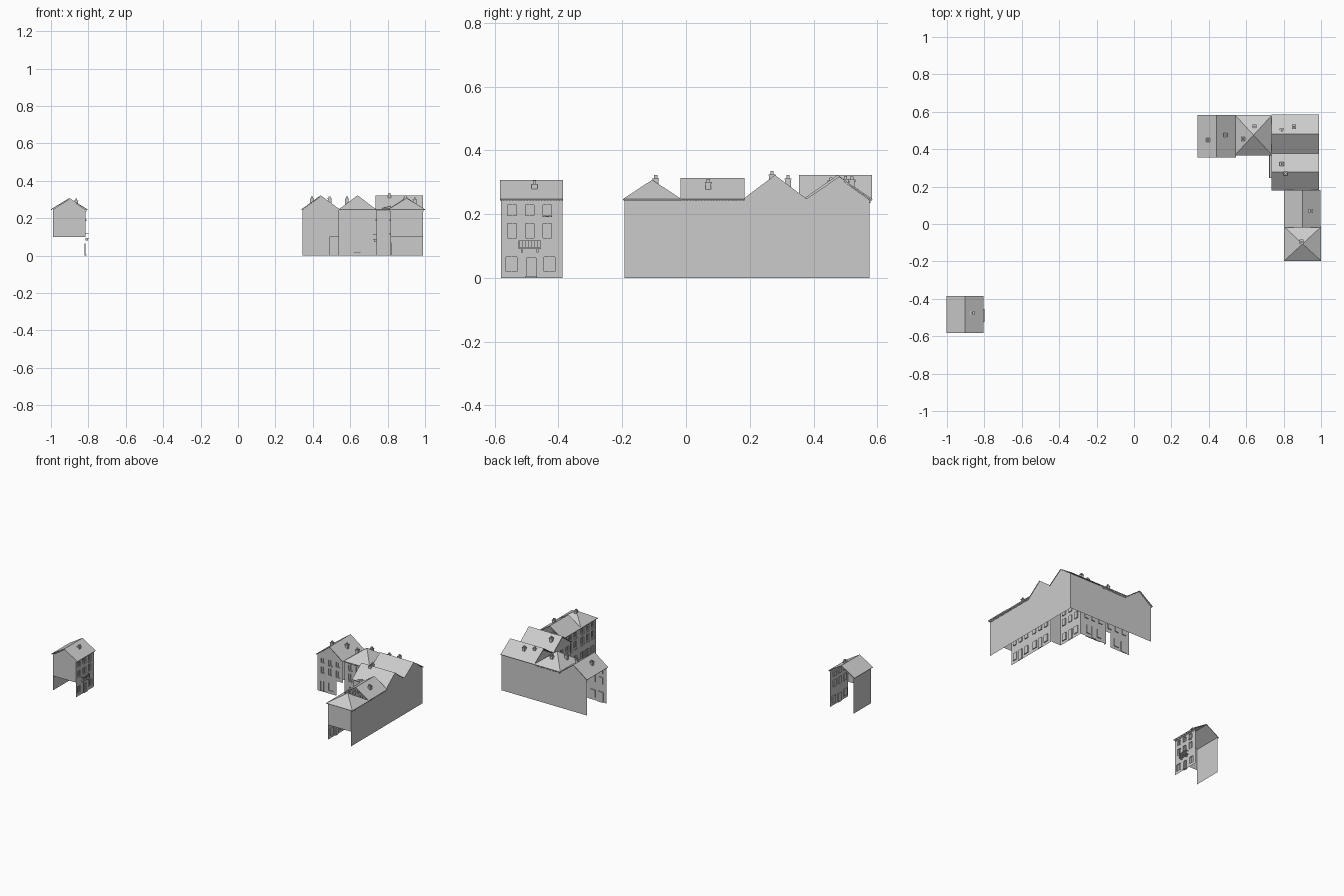
import bpy, bmesh
from mathutils import Vector as V

if "Cube" in bpy.data.objects:
    bpy.data.objects.remove(bpy.data.objects["Cube"])

EAVE = 0.245


def mesh(name, faces, thick=0):
    bm = bmesh.new()
    for f in faces:
        bm.faces.new([bm.verts.new(p) for p in f])
    bmesh.ops.remove_doubles(bm, verts=bm.verts, dist=1e-5)
    bmesh.ops.recalc_face_normals(bm, faces=bm.faces)
    me = bpy.data.meshes.new(name)
    bm.to_mesh(me)
    bm.free()
    ob = bpy.data.objects.new(name, me)
    bpy.context.collection.objects.link(ob)
    if thick:
        m = ob.modifiers.new("thickness", "SOLIDIFY")
        m.thickness = thick
        m.offset = 0
    return ob


def box_faces(lo, hi, frame=lambda a, b, c: (a, b, c)):
    p = [frame(x, y, z) for x in (lo[0], hi[0]) for y in (lo[1], hi[1]) for z in (lo[2], hi[2])]
    return [[p[i] for i in q] for q in
            ((0, 1, 3, 2), (4, 6, 7, 5), (0, 4, 5, 1), (2, 3, 7, 6), (0, 2, 6, 4), (1, 5, 7, 3))]


def frame_of(axis, plane, out):
    # local (along wall, outwards, up) to world
    if axis == 'x':
        return lambda u, n, z: (u, plane + out * n, z)
    return lambda u, n, z: (plane + out * n, u, z)


def facade(name, fr, u0, u1, openings, depth=0.006, peak=None):
    # wall with recessed windows; an opening is (u0, u1, z0, z1, is_open)
    us = sorted({u0, u1, *[v for o in openings for v in o[:2]]})
    zs = sorted({0, EAVE, *[v for o in openings for v in o[2:4]]})
    F = []
    for a, b in zip(us, us[1:]):
        for c, d in zip(zs, zs[1:]):
            m, k = (a + b) / 2, (c + d) / 2
            if not any(o[0] < m < o[1] and o[2] < k < o[3] for o in openings):
                F.append([fr(a, 0, c), fr(b, 0, c), fr(b, 0, d), fr(a, 0, d)])
    if peak:
        F.append([fr(u0, 0, EAVE), fr(u1, 0, EAVE), fr((u0 + u1) / 2, 0, peak)])
    mesh(name + "_wall", F)
    R = []
    for a, b, c, d, is_open in openings:
        if not is_open:
            f = box_faces((a, -depth, c), (b, 0, d), fr)
            R += [f[i] for i in (0, 1, 2, 4, 5)]
            # glazing bars
            m = (a + b) / 2
            R += box_faces((m - .001, -depth, c), (m + .001, -.002, d), fr)
    mesh(name + "_windows", R)


def windows(centres, w=0.028, rows=((0.125, 0.17), (0.196, 0.228))):
    return [(c - w / 2, c + w / 2, a, b, False) for c in centres for a, b in rows]


def sills(name, fr, centres, heights, w=0.03):
    F = []
    for c in centres:
        for z in heights:
            F += box_faces((c - w / 2, 0, z - .003), (c + w / 2, .006, z), fr)
            for s in (-1, 1):
                F += box_faces((c + s * w * .3 - .003, 0, z - .009), (c + s * w * .3 + .003, .004, z - .003), fr)
    mesh(name + "_sills", F)


def balcony(name, fr, a, b, z, out=0.017, h=0.028):
    F = box_faces((a, 0, z), (b, out, z + .005), fr)
    F += box_faces((a, out - .003, z + h - .003), (b, out, z + h), fr)
    for s in (a, b - .003):
        F += box_faces((s, 0, z + h - .003), (s + .003, out, z + h), fr)
    n = max(4, int((b - a) / .009))
    for i in range(n + 1):
        u = a + .0015 + (b - a - .003) * i / n
        F += box_faces((u - .001, out - .0025, z), (u + .001, out - .0005, z + h), fr)
    for u in (a + .008, b - .014):
        F += box_faces((u, 0, z - .01), (u + .006, out * .7, z), fr)
    mesh(name + "_balcony", F)


def dentils(name, fr, a, b):
    F = box_faces((a, 0, EAVE - .003), (b, .006, EAVE + .002), fr)
    n = int((b - a) / .009)
    for i in range(n):
        u = a + (i + .25) * (b - a) / n
        F += box_faces((u, 0, EAVE - .010), (u + .0045, .004, EAVE - .003), fr)
    mesh(name + "_cornice", F)


def gable_roof(name, x0, x1, y0, y1, top, ridge):
    if ridge == 'y':
        m = (x0 + x1) / 2
        F = [[(x, y0, EAVE), (x, y1, EAVE), (m, y1, top), (m, y0, top)] for x in (x0, x1)]
    else:
        m = (y0 + y1) / 2
        F = [[(x0, y, EAVE), (x1, y, EAVE), (x1, m, top), (x0, m, top)] for y in (y0, y1)]
    mesh(name + "_roof", F, .005)


def hip_roof(name, x0, x1, y0, y1, top):
    c = [(x0, y0, EAVE), (x1, y0, EAVE), (x1, y1, EAVE), (x0, y1, EAVE)]
    apex = ((x0 + x1) / 2, (y0 + y1) / 2, top)
    mesh(name + "_roof", [[c[i], c[(i + 1) % 4], apex] for i in range(4)], .005)


def chimney(x, y, z):
    F = []
    for r, a, b in ((.009, z - .045, z - .013), (.011, z - .014, z - .010), (.005, z - .010, z)):
        F += box_faces((x - r, y - r, a), (x + r, y + r, b))
    mesh("chimney", F)


# Detached house, facing +x
fr = frame_of('y', -.815, 1)
door = [(-.5, -.47, 0, .062, False)]
shop = [(-.565, -.53, .02, .065, False), (-.445, -.41, .02, .065, False)]
facade("detached", fr, -.58, -.388, door + shop + windows((-.545, -.49, -.435)))
sills("detached", fr, (-.435,), (.194,))
balcony("detached", fr, -.525, -.455, .09)
dentils("detached", fr, -.58, -.388)
mesh("detached_step", box_faces((-.503, 0, 0), (-.467, .006, .006), fr))
mesh("detached_side", [[(-.99, -.58, .1), (-.815, -.58, .1), (-.815, -.58, EAVE), (-.9, -.58, .303), (-.99, -.58, EAVE)]])
mesh("detached_back", [[(-.99, -.58, 0), (-.99, -.388, 0), (-.99, -.388, EAVE), (-.99, -.58, EAVE)]])
gable_roof("detached", -1, -.805, -.583, -.385, .305, 'y')
chimney(-.865, -.475, .305)

# West row house, gable front facing -y with a passage
fr = frame_of('x', .362, -1)
facade("west", fr, .345, .54, [(.49, .537, 0, .1, True), (.37, .41, 0, .07, False), (.43, .465, .02, .07, False)]
       + windows((.385, .443, .5)), peak=.317)
sills("west", fr, (.443,), (.194,))
gable_roof("west", .34, .543, .355, .583, .32, 'y')
chimney(.395, .45, .315)
chimney(.49, .475, .317)

# Middle row house, hip roof
fr = frame_of('x', .375, -1)
facade("middle", fr, .54, .74, [(.58, .61, .022, .08, False), (.62, .655, 0, .08, False), (.665, .695, .022, .08, False)]
       + windows((.585, .64, .695)))
sills("middle", fr, (.585, .64, .695), (.122, .194))
dentils("middle", fr, .545, .735)
mesh("middle_step", box_faces((.58, 0, 0), (.695, .006, .02), fr))
hip_roof("middle", .54, .738, .368, .583, .32)
dentils("middle_rear", frame_of('x', .575, 1), .545, .735)
chimney(.645, .52, .315)
chimney(.582, .455, .315)

# Corner house and inner house, ridges along x
gable_roof("corner", .735, .99, .378, .583, .315, 'x')
gable_roof("inner", .735, .99, .18, .378, .32, 'x')
for x, y, z in ((.79, .5, .32), (.855, .52, .318), (.79, .32, .322), (.81, .27, .335)):
    chimney(x, y, z)
fr = frame_of('y', .74, -1)
facade("inner", fr, .185, .375, [(.265, .295, 0, .07, False), (.205, .24, .02, .07, False), (.315, .35, .02, .07, False)]
       + windows((.22, .28, .335)), peak=.317)
sills("inner", fr, (.22, .28, .335), (.194,))
balcony("inner", fr, .245, .37, .085)
mesh("inner_return", [[(.74, .185, 0), (.815, .185, 0), (.815, .185, .265), (.74, .185, EAVE)]])

# East row: gabled house and hip-roofed end house, facing -x
fr = frame_of('y', .815, -1)
for name, a, b in (("east", -.015, .18), ("end", -.193, -.015)):
    m = (a + b) / 2
    facade(name, fr, a, b, [(m - .015, m + .015, 0, .07, False), (m - .07, m - .035, .02, .07, False),
                            (m + .035, m + .07, .02, .07, False)] + windows((m - .055, m, m + .055)))
    sills(name, fr, (m - .055, m, m + .055), (.122, .194))
    dentils(name, fr, a, b)
    dentils(name + "_rear", frame_of('y', .988, 1), a, b)
gable_roof("east", .803, .997, -.018, .183, .31, 'y')
hip_roof("end", .803, 1, -.197, -.015, .305)
chimney(.945, .07, .31)
chimney(.895, -.095, .322)
mesh("end_side", [[(.815, -.193, .1), (.988, -.193, .1), (.988, -.193, EAVE), (.815, -.193, EAVE)]])

# Continuous rear walls of the terrace
e = EAVE
mesh("rear_wall_east", [[(.988, y, z) for y, z in ((-.193, 0), (.575, 0), (.575, e), (.48, .313), (.378, e),
                                                   (.279, .318), (.18, e), (-.193, e))]])
mesh("rear_wall_north", [[(x, .575, z) for x, z in ((.345, 0), (.988, 0), (.988, e), (.54, e), (.442, .318), (.345, e))]])
